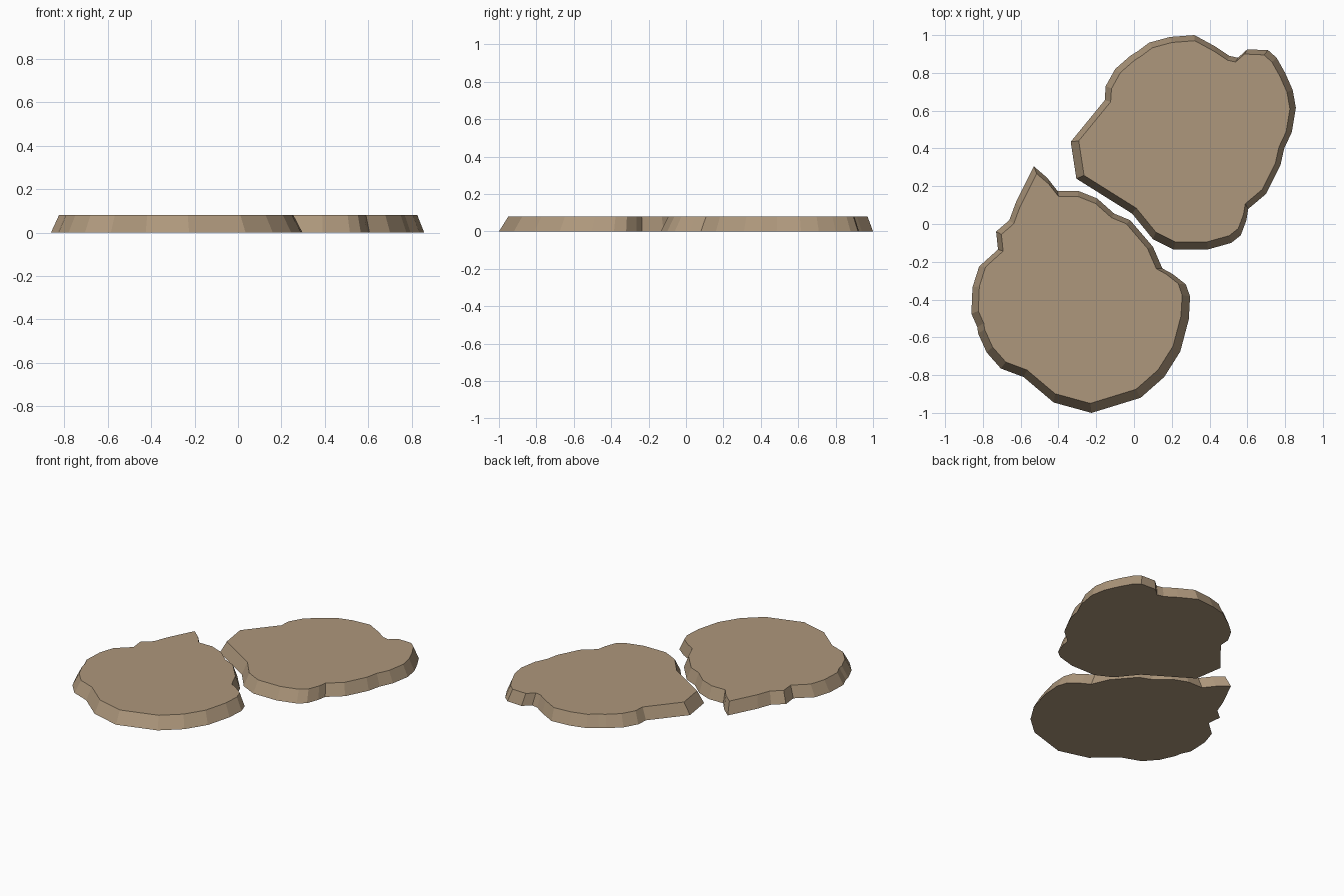
import bpy, bmesh

HEIGHT = 0.08

stone = bpy.data.materials.new("brown_stone")
stone.diffuse_color = (0.42, 0.31, 0.20, 1)


def slab(name, outline, centre, taper):
    """Closed flat slab: outline on the ground, shrunk towards centre at the top."""
    bm = bmesh.new()
    cx, cy = centre
    low = [bm.verts.new((x, y, 0)) for x, y in outline]
    high = [bm.verts.new((cx + (x - cx) * taper, cy + (y - cy) * taper, HEIGHT))
            for x, y in outline]
    bm.faces.new(low)
    bm.faces.new(high)
    n = len(outline)
    for i in range(n):
        j = (i + 1) % n
        bm.faces.new((low[i], low[j], high[j], high[i]))
    bmesh.ops.recalc_face_normals(bm, faces=bm.faces)
    mesh = bpy.data.meshes.new(name)
    bm.to_mesh(mesh)
    bm.free()
    mesh.materials.append(stone)
    obj = bpy.data.objects.new(name, mesh)
    bpy.context.collection.objects.link(obj)
    return obj


# Back right slab, clockwise from its left corner
slab("back_slab", [
    (-.335, .435), (-.155, .655), (-.15, .73), (-.10, .82), (-.02, .89),
    (.02, .915), (.08, .96), (.19, .99), (.32, 1.0), (.43, .94), (.505, .89),
    (.55, .88), (.60, .925), (.71, .92), (.755, .88), (.80, .80), (.84, .71),
    (.857, .615), (.835, .485), (.795, .40), (.775, .31), (.70, .16),
    (.605, .08), (.595, .02), (.565, -.06), (.515, -.10), (.39, -.135),
    (.21, -.135), (.10, -.08), (-.01, .055), (-.305, .24)],
    (.35, .52), .938)

# Front left slab, clockwise from its pointed tip
slab("front_slab", [
    (-.53, .305), (-.46, .245), (-.405, .175), (-.295, .175), (-.195, .135),
    (-.105, .055), (-.02, .02), (.10, -.12), (.15, -.235), (.205, -.265),
    (.275, -.32), (.297, -.385), (.29, -.505), (.245, -.675), (.16, -.81),
    (.035, -.92), (-.225, -1.0), (-.425, -.945), (-.585, -.81),
    (-.705, -.765), (-.78, -.68), (-.825, -.58), (-.83, -.545),
    (-.861, -.475), (-.855, -.335), (-.82, -.225), (-.72, -.135),
    (-.73, -.04), (-.66, .02), (-.625, .115)],
    (-.32, -.26), .932)
